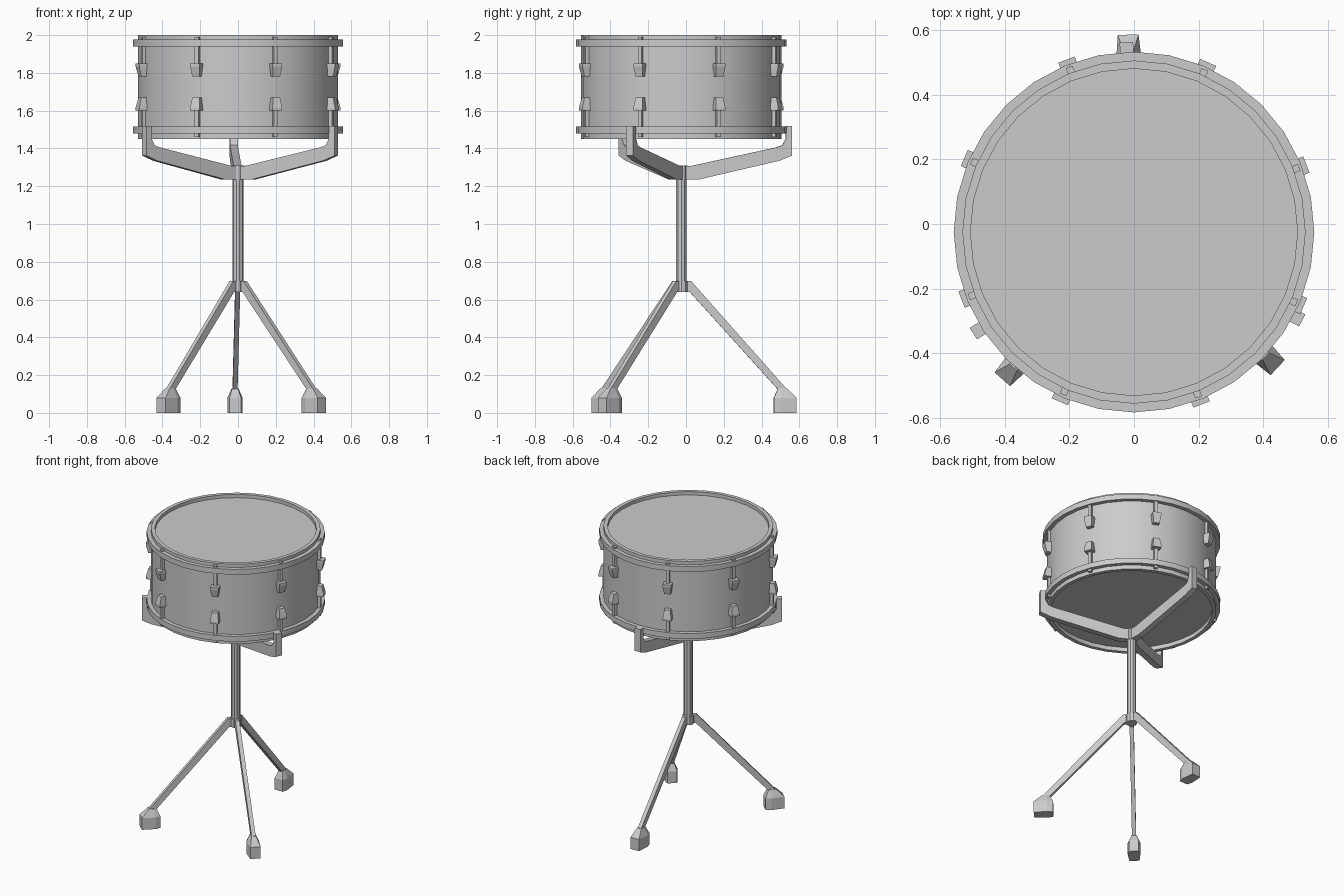
import bpy
import bmesh
import math
from mathutils import Matrix

cube = bpy.data.objects.get("Cube")
if cube:
    bpy.data.objects.remove(cube)

CENTRE = Matrix.Translation((0, -0.025, 0))

grey = bpy.data.materials.new("plain_grey")
grey.use_nodes = True
grey.diffuse_color = (0.6, 0.6, 0.6, 1)
grey.node_tree.nodes["Principled BSDF"].inputs["Base Color"].default_value = grey.diffuse_color


def finish(name, bm, angle=0.0, smooth=False):
    """Turn a bmesh into a part, spun about the drum axis."""
    bmesh.ops.recalc_face_normals(bm, faces=bm.faces)
    bm.transform(CENTRE @ Matrix.Rotation(math.radians(angle), 4, 'Z'))
    mesh = bpy.data.meshes.new(name)
    bm.to_mesh(mesh)
    bm.free()
    mesh.materials.append(grey)
    obj = bpy.data.objects.new(name, mesh)
    bpy.context.collection.objects.link(obj)
    if smooth:
        bpy.ops.object.select_all(action='DESELECT')
        obj.select_set(True)
        bpy.context.view_layer.objects.active = obj
        bpy.ops.object.shade_smooth_by_angle(angle=math.radians(30))
    return obj


def loft(name, rings, angle=0.0, smooth=False):
    """Join equal rings of points with quads and cap both ends."""
    bm = bmesh.new()
    loops = [[bm.verts.new(p) for p in ring] for ring in rings]
    n = len(loops[0])
    for a, b in zip(loops, loops[1:]):
        for i in range(n):
            j = (i + 1) % n
            bm.faces.new((a[i], a[j], b[j], b[i]))
    bm.faces.new(loops[0])
    bm.faces.new(loops[-1])
    return finish(name, bm, angle, smooth)


def turned(name, profile, sides):
    """Lathe an open (radius, height) profile with capped ends."""
    rings = [[(r * math.cos(math.tau * i / sides), r * math.sin(math.tau * i / sides), z)
              for i in range(sides)] for r, z in profile]
    return loft(name, rings, smooth=True)


def bar(name, profile, width, angle):
    """Extrude a (radius, height) outline sideways to a flat bar."""
    return loft(name, [[(r, s * width / 2, z) for r, z in profile] for s in (-1, 1)], angle)


def slab(r0, r1, half, z):
    """Rectangle in plan, lying along the radius."""
    return [(r0, -half, z), (r1, -half, z), (r1, half, z), (r0, half, z)]


# Drum body: heads recessed inside the rims, hoops standing proud
TOP, BOTTOM = 2.0, 1.45
turned("drum_shell", [
    (0.505, BOTTOM + 0.03), (0.505, BOTTOM), (0.53, BOTTOM),
    (0.53, TOP), (0.505, TOP), (0.505, TOP - 0.03)], 32)
for name, z in (("top_hoop", 1.94), ("bottom_hoop", 1.478)):
    turned(name, [(0.52, z), (0.557, z), (0.557, z + 0.037), (0.52, z + 0.037)], 32)

# Tension lugs and rods, mirrored about the middle of the shell
MIDDLE = (TOP + BOTTOM) / 2
for k in range(8):
    spin = 21.4 + 45 * k
    for side, s in (("upper", 1), ("lower", -1)):
        loft(f"{side}_lug_{k + 1}", [
            slab(0.515, 0.558, 0.02, MIDDLE + s * 0.055),
            slab(0.515, 0.572, 0.027, MIDDLE + s * 0.11),
            slab(0.515, 0.572, 0.027, MIDDLE + s * 0.125)], spin)
        loft(f"{side}_rod_{k + 1}", [
            slab(0.525, 0.548, 0.011, MIDDLE + s * h) for h in (0.12, 0.264)], spin)

# Centre pole with its hub and leg collar
turned("pole", [(0.029, 0.64), (0.029, 1.305)], 10)
turned("basket_hub", [(0.034, 1.235), (0.034, 1.31)], 10)
turned("leg_collar", [(0.036, 0.64), (0.036, 0.698)], 10)

# Basket arms curving up to grip the bottom hoop
ARM = [(0, 1.235), (0.09, 1.235), (0.52, 1.335), (0.587, 1.362), (0.587, 1.518),
       (0.553, 1.518), (0.553, 1.45), (0.535, 1.417), (0.5, 1.405), (0.055, 1.308), (0, 1.308)]
for k in range(3):
    bar(f"basket_arm_{k + 1}", ARM, 0.042, 92.3 + 120 * k)

# Splayed legs with chunky feet
LEG = [(0, 0.64), (0.045, 0.64), (0.515, 0.12), (0.555, 0.13), (0.053, 0.697), (0, 0.697)]
FOOT = [(0.49, 0.03), (0.525, 0.04), (0.61, 0.032)]
FOOT_TOP = [(0.512, 0.015), (0.53, 0.018), (0.56, 0.015)]


def outline(half, z):
    """Mirror half a plan outline across the leg direction."""
    return [(r, y, z) for r, y in half] + [(r, -y, z) for r, y in reversed(half)]


for k, spin in enumerate((91.7, 228.2, 316.7)):
    bar(f"leg_{k + 1}", LEG, 0.026, spin)
    loft(f"foot_{k + 1}", [outline(FOOT, 0), outline(FOOT, 0.08), outline(FOOT_TOP, 0.13)], spin)
